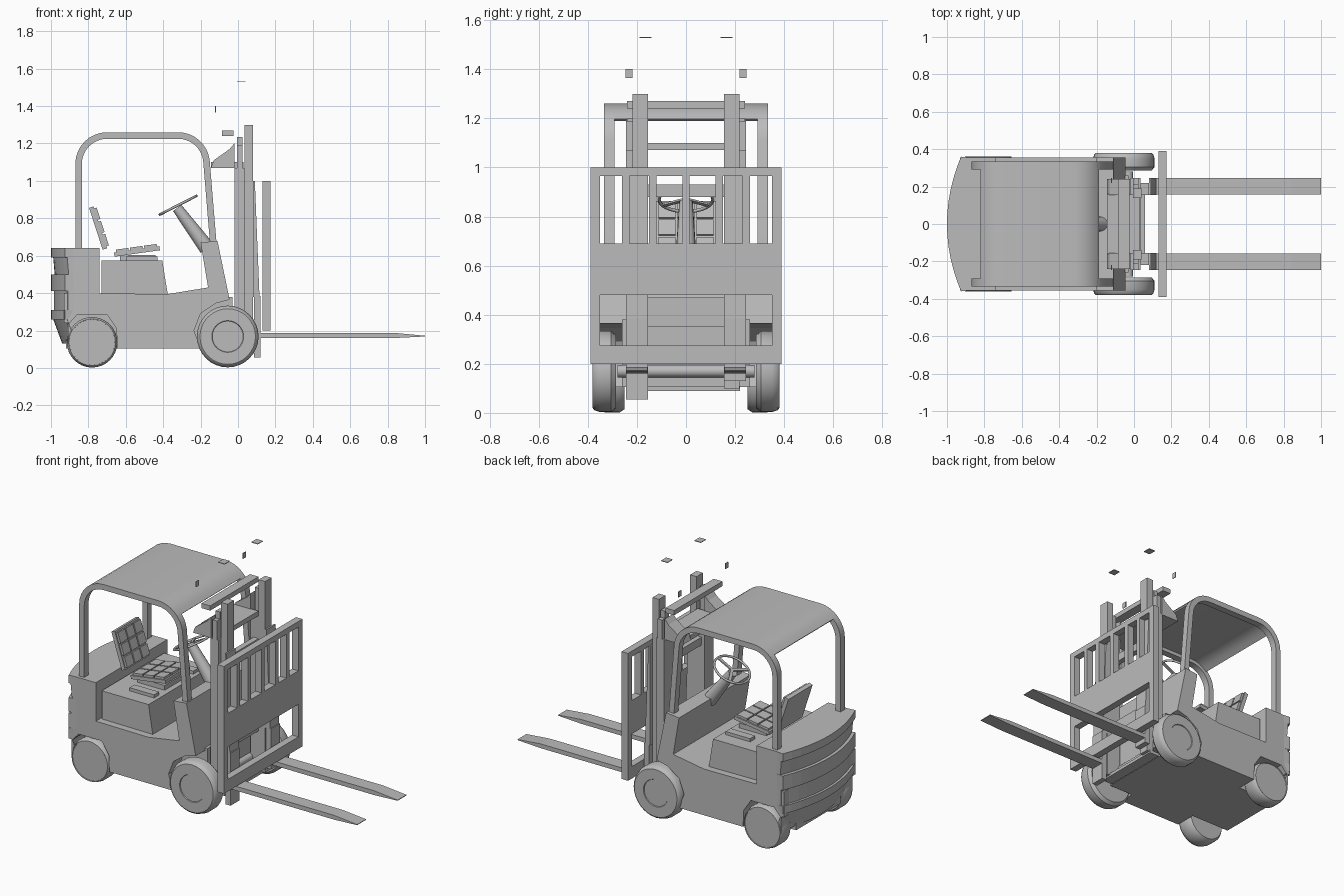
import bpy, bmesh, math
from mathutils import Vector, Matrix

cube = bpy.data.objects.get("Cube")
if cube:
    bpy.data.objects.remove(cube)

mat = bpy.data.materials.new("plain grey")
mat.use_nodes = True
GREY = (0.5, 0.5, 0.5, 1)
mat.diffuse_color = GREY
mat.node_tree.nodes["Principled BSDF"].inputs["Base Color"].default_value = GREY


def finish(name, bm, smooth=False):
    bmesh.ops.recalc_face_normals(bm, faces=bm.faces)
    me = bpy.data.meshes.new(name)
    bm.to_mesh(me)
    bm.free()
    me.materials.append(mat)
    ob = bpy.data.objects.new(name, me)
    bpy.context.collection.objects.link(ob)
    if smooth:
        bpy.ops.object.select_all(action='DESELECT')
        ob.select_set(True)
        bpy.context.view_layer.objects.active = ob
        bpy.ops.object.shade_smooth_by_angle(angle=math.radians(35))
    return ob


def add_box(bm, x0, x1, y0, y1, z0, z1, m=None):
    t = Matrix.Translation(((x0 + x1) / 2, (y0 + y1) / 2, (z0 + z1) / 2))
    t = t @ Matrix.Diagonal((x1 - x0, y1 - y0, z1 - z0, 1))
    bmesh.ops.create_cube(bm, size=1, matrix=(m @ t) if m else t)


def boxes(name, dims, mirror=False, m=None):
    bm = bmesh.new()
    for x0, x1, y0, y1, z0, z1 in dims:
        add_box(bm, x0, x1, y0, y1, z0, z1, m)
        if mirror:
            add_box(bm, x0, x1, -y1, -y0, z0, z1, m)
    return finish(name, bm)


def loft(bm, a, b):
    va, vb = [bm.verts.new(p) for p in a], [bm.verts.new(p) for p in b]
    bm.faces.new(va)
    bm.faces.new(vb)
    for i in range(len(va)):
        j = (i + 1) % len(va)
        bm.faces.new((va[i], va[j], vb[j], vb[i]))


def slab(name, pts, spans, smooth=False):
    """Side profile in x, z stretched across each y span."""
    bm = bmesh.new()
    for y0, y1 in spans:
        loft(bm, [(x, y0, z) for x, z in pts], [(x, y1, z) for x, z in pts])
    return finish(name, bm, smooth)


def both(y0, y1):
    return [(y0, y1), (-y1, -y0)]


def arc(cx, cz, r, a0, a1, n=8):
    return [(cx + r * math.cos(math.radians(a0 + (a1 - a0) * i / n)),
             cz + r * math.sin(math.radians(a0 + (a1 - a0) * i / n))) for i in range(n + 1)]


def thicken(path, t):
    """Closed band between a path and its copy moved inwards."""
    inner = []
    for i, p in enumerate(path):
        a, b = Vector(path[max(i - 1, 0)]), Vector(path[min(i + 1, len(path) - 1)])
        d = (b - a).normalized()
        inner.append((p[0] + d.y * t, p[1] - d.x * t))
    return path + inner[::-1]


# Chassis with wheel arches and front cowl
chassis = [(-.2, .105), (-.645, .105), (-.65, .21), (-.7, .285), (-.86, .285), (-.9, .24),
           (-.93, .24), (-.93, .4), (-.375, .395), (-.16, .43), (-.2, .67), (-.11, .68),
           (-.045, .365), (-.12, .345), (-.2, .29), (-.235, .2)]
slab("chassis", chassis, [(-.355, .355)])
boxes("underbody", [(-.92, -.6, -.22, .22, .105, .39), (-.25, -.03, -.26, .26, .105, .38)])
slab("engine_hood", [(-.73, .39), (-.375, .39), (-.405, .575), (-.73, .575)], [(-.31, .31)])
boxes("rear_deck", [(-.9, -.74, -.355, .355, .39, .64)])

# Counterweight: stacked curved layers
bm = bmesh.new()
for z0, z1, in0, in1 in [(.59, .64, 0, 0), (.5, .59, .02, .012), (.41, .5, 0, 0),
                         (.31, .41, .015, .015), (.26, .31, 0, 0), (.13, .26, .06, .012)]:
    def plan(z, inset):
        ys = [-.36 + .06 * i for i in range(13)]
        curve = [(-1 + inset + .075 * (y / .36) ** 2, y * (1 - inset / 2), z) for y in ys]
        front = -.88 if z > .27 else -.91
        return [(front, -.355, z)] + curve + [(front, .355, z)]
    loft(bm, plan(z0, in0), plan(z1, in1))
finish("counterweight", bm)


# Wheels: turned profile with bevelled tread and round hub
def wheels(name, x, z, r, y0, y1, hub):
    bm = bmesh.new()
    prof = [(0, y0), (r * .9, y0), (r, y0 + .02), (r, y1 - .03), (r * .95, y1 - .006),
            (r * .9, y1), (hub, y1), (hub * .97, y1 - .005), (0, y1 - .005)]
    for s in (1, -1):
        vs = [bm.verts.new((x + a, s * y, z)) for a, y in prof]
        es = [bm.edges.new(p) for p in zip(vs, vs[1:])]
        bmesh.ops.spin(bm, geom=vs + es, cent=(x, 0, z), axis=(0, 1, 0),
                       angle=math.tau, steps=32, use_duplicate=False)
    bmesh.ops.remove_doubles(bm, verts=bm.verts, dist=.0005)
    finish(name, bm, True)


wheels("drive_wheels", -.055, .168, .165, .285, .38, .085)
wheels("steer_wheels", -.78, .137, .135, .25, .36, .125)

# Overhead guard: two bent frames, roof sheet and end bars
bend_rear, bend_front = arc(-.70, 1.09, .17, 180, 90), arc(-.32, 1.09, .17, 90, 8)
hoop = [(-.87, .63)] + bend_rear + bend_front + [(-.115, .67)]
slab("guard_frames", thicken(hoop, .035), both(.292, .335), True)
slab("guard_roof", thicken(bend_rear[4:] + bend_front[:6], .012), [(-.33, .33)], True)

# Seat with padded tiles
back = Matrix.Translation((-.70, 0, .64)) @ Matrix.Rotation(math.radians(-18), 4, 'Y')
pan = Matrix.Translation((-.66, 0, .595)) @ Matrix.Rotation(math.radians(-8), 4, 'Y')
boxes("seat_back", [(-.025, 0, -.12, .12, 0, .235)] +
      [(0, .014, y - .035, y + .035, z, z + .064) for y in (-.078, 0, .078)
       for z in (.012, .086, .16)], m=back)
boxes("seat_cushion", [(0, .245, -.12, .12, 0, .022)] +
      [(x, x + .068, y - .035, y + .035, .022, .036) for y in (-.078, 0, .078)
       for x in (.012, .088, .164)], m=pan)
boxes("seat_base", [(-.63, -.44, -.1, .1, .57, .605)])
boxes("side_pads", [(-.6, -.43, .17, .22, .575, .595)], mirror=True)

# Steering column and wheel
bm = bmesh.new()
lo, hi = Vector((-.165, 0, .64)), Vector((-.325, 0, .855))
axis = hi - lo
turn = axis.to_track_quat('Z', 'Y').to_matrix().to_4x4()
bmesh.ops.create_cone(bm, cap_ends=True, segments=16, radius1=.042, radius2=.028,
                      depth=axis.length, matrix=Matrix.Translation((lo + hi) / 2) @ turn)
finish("steering_column", bm, True)
wheel_m = Matrix.Translation((-.32, 0, .87)) @ Matrix.Rotation(math.radians(-27), 4, 'Y')
bpy.ops.mesh.primitive_torus_add(major_radius=.11, minor_radius=.007,
                                 major_segments=32, minor_segments=8)
ring = bpy.context.object
ring.name = "steering_wheel"
ring.matrix_world = wheel_m
ring.data.materials.append(mat)
bpy.ops.object.shade_smooth_by_angle(angle=math.radians(60))
bm = bmesh.new()
for k in range(3):
    spin = Matrix.Rotation(k * math.tau / 3, 4, 'Z')
    add_box(bm, 0, .11, -.009, .009, -.004, .004, wheel_m @ spin)
finish("steering_spokes", bm)

# Mast rails, ties and brackets
boxes("outer_mast", [(-.02, .035, .155, .245, .13, 1.07), (-.005, .025, .2, .245, 1.07, 1.19)],
      mirror=True)
boxes("inner_mast", [(.035, .08, .155, .218, .1, 1.3), (-.005, .025, .175, .215, 1.07, 1.235)],
      mirror=True)
slab("mast_guides", [(.08, .38), (.115, .38), (.09, 1.0), (.08, 1.0)], both(.155, .245))
boxes("mast_feet", [(.085, .12, -.245, -.155, .055, .385), (.085, .12, .155, .245, .13, .385)])
slab("mast_brackets", [(-.145, 1.07), (-.02, 1.07), (-.02, 1.2), (-.045, 1.17), (-.13, 1.11)],
     both(.155, .24))
boxes("mast_ties", [(-.145, .03, -.16, .16, 1.07, 1.1), (-.085, -.025, -.24, .24, 1.24, 1.27),
                    (-.01, .06, -.22, .22, .09, .11), (0, .035, -.16, .16, .35, .47),
                    (0, .035, -.16, .16, .88, .93)])
bm = bmesh.new()
bmesh.ops.create_cone(bm, cap_ends=True, segments=20, radius1=.025, radius2=.025, depth=.56,
                      matrix=Matrix.Translation((-.03, 0, .17)) @ Matrix.Rotation(math.pi / 2, 4, 'X'))
finish("front_axle", bm, True)

# Small loose plates above the mast
boxes("top_plates", [(-.005, .04, .14, .19, 1.528, 1.532), (-.122, -.118, .218, .247, 1.365, 1.4)],
      mirror=True)

# Load backrest: solid band, open windows and bars
F, B = .175, .13
bars = [(B, F, y - .015, y + .015, .68, .97) for y in (-.245, -.135, 0, .135, .245)]
boxes("load_backrest", [(B, F, -.39, .39, .2, .275), (B, F, -.39, .39, .48, .69),
                        (B, F, -.39, .39, .965, 1.0), (B, F, -.39, -.35, .2, 1.0),
                        (B, F, .35, .39, .2, 1.0)] + bars)

# Forks with tapered tips
slab("forks", [(.085, .16), (.84, .16), (1, .168), (1, .172), (.84, .187), (.085, .187)],
     both(.157, .245))
